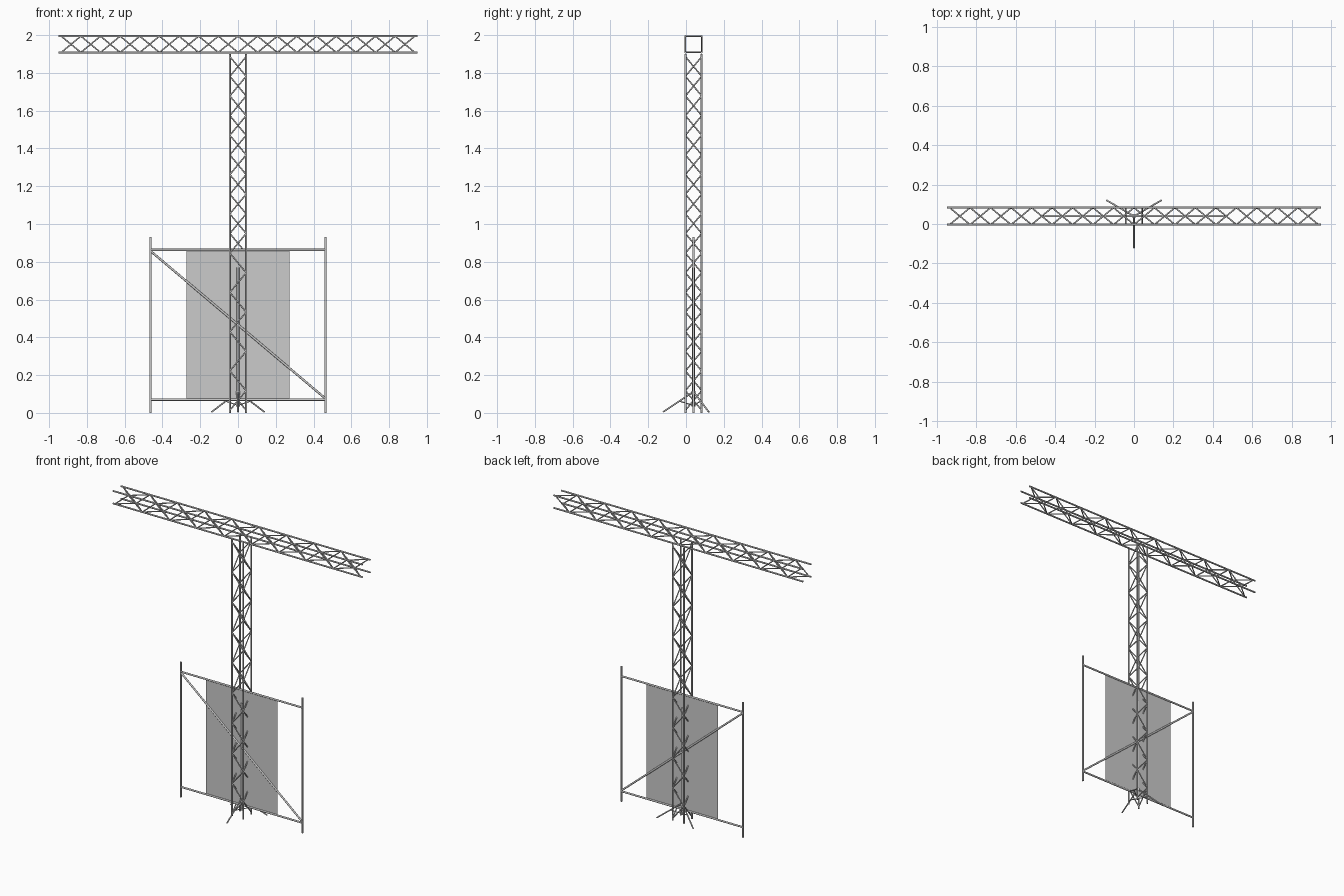
import bpy, bmesh, math
from mathutils import Vector, Matrix

if "Cube" in bpy.data.objects:
    bpy.data.objects.remove(bpy.data.objects["Cube"])

CY = 0.04  # depth of the common centre plane


def tube(bm, a, b, r, sides=10):
    a, b = Vector(a), Vector(b)
    d = b - a
    rot = d.to_track_quat('Z', 'Y').to_matrix().to_4x4()
    bmesh.ops.create_cone(bm, cap_ends=True, segments=sides, radius1=r, radius2=r,
                          depth=d.length, matrix=Matrix.Translation((a + b) / 2) @ rot)


def finish(name, bm):
    me = bpy.data.meshes.new(name)
    bm.to_mesh(me)
    bm.free()
    ob = bpy.data.objects.new(name, me)
    bpy.context.collection.objects.link(ob)
    bpy.context.view_layer.objects.active = ob
    ob.select_set(True)
    bpy.ops.object.shade_smooth_by_angle(angle=math.radians(50))
    ob.select_set(False)
    return ob


def truss(name, place, length=1.9, half=0.043, margin=0.014, bays=18):
    """Box truss; place(u, v, w) maps u along the length, v/w across."""
    bm = bmesh.new()
    for v in (-half, half):
        for w in (-half, half):
            tube(bm, place(0, v, w), place(length, v, w), 0.0055)
    finish(name + "_chords", bm)
    # zigzag lacing, opposite faces out of phase
    bm = bmesh.new()
    step = (length - 2 * margin) / bays
    for k in range(bays):
        u0, u1 = margin + k * step, margin + (k + 1) * step
        for side in (-1, 1):
            s = half * side * (1 if k % 2 else -1)
            f = half * side
            tube(bm, place(u0, -s, f), place(u1, s, f), 0.0038, 8)
            tube(bm, place(u0, f, -s), place(u1, f, s), 0.0038, 8)
    finish(name + "_lacing", bm)


# Tower and crossbeam
truss("tower", lambda u, v, w: (v, CY + w, u))
truss("crossbeam", lambda u, v, w: (u - 0.95, CY + w, 1.9515 + v))

# Banner frame
bm = bmesh.new()
for x in (-0.463, 0.463):
    tube(bm, (x, CY, 0), (x, CY, 0.93), 0.006)
for z in (0.07, 0.863):
    tube(bm, (-0.463, CY, z), (0.463, CY, z), 0.006)
tube(bm, (-0.463, CY, 0.857), (0.463, CY, 0.076), 0.006)
finish("banner_frame", bm)

# Banner sheet
bm = bmesh.new()
bm.faces.new([bm.verts.new((x, CY, z)) for x, z in
              ((-0.273, 0.07), (0.273, 0.07), (0.273, 0.863), (-0.273, 0.863))])
finish("banner_sheet", bm)

# Tripod stand
bm = bmesh.new()
tube(bm, (0, CY, 0.035), (0, CY, 0.77), 0.007)
tube(bm, (0, CY, 0.095), (0, CY, 0.115), 0.011)
tube(bm, (0, CY, 0.035), (0, CY, 0.05), 0.010)
for deg in (-90, 30, 150):
    c, s = math.cos(math.radians(deg)), math.sin(math.radians(deg))
    at = lambda r, z: (c * r, CY + s * r, z)
    tube(bm, at(0.008, 0.107), at(0.161, 0.005), 0.0045)
    tube(bm, at(0.008, 0.042), at(0.075, 0.062), 0.003, 8)
finish("tripod_stand", bm)
